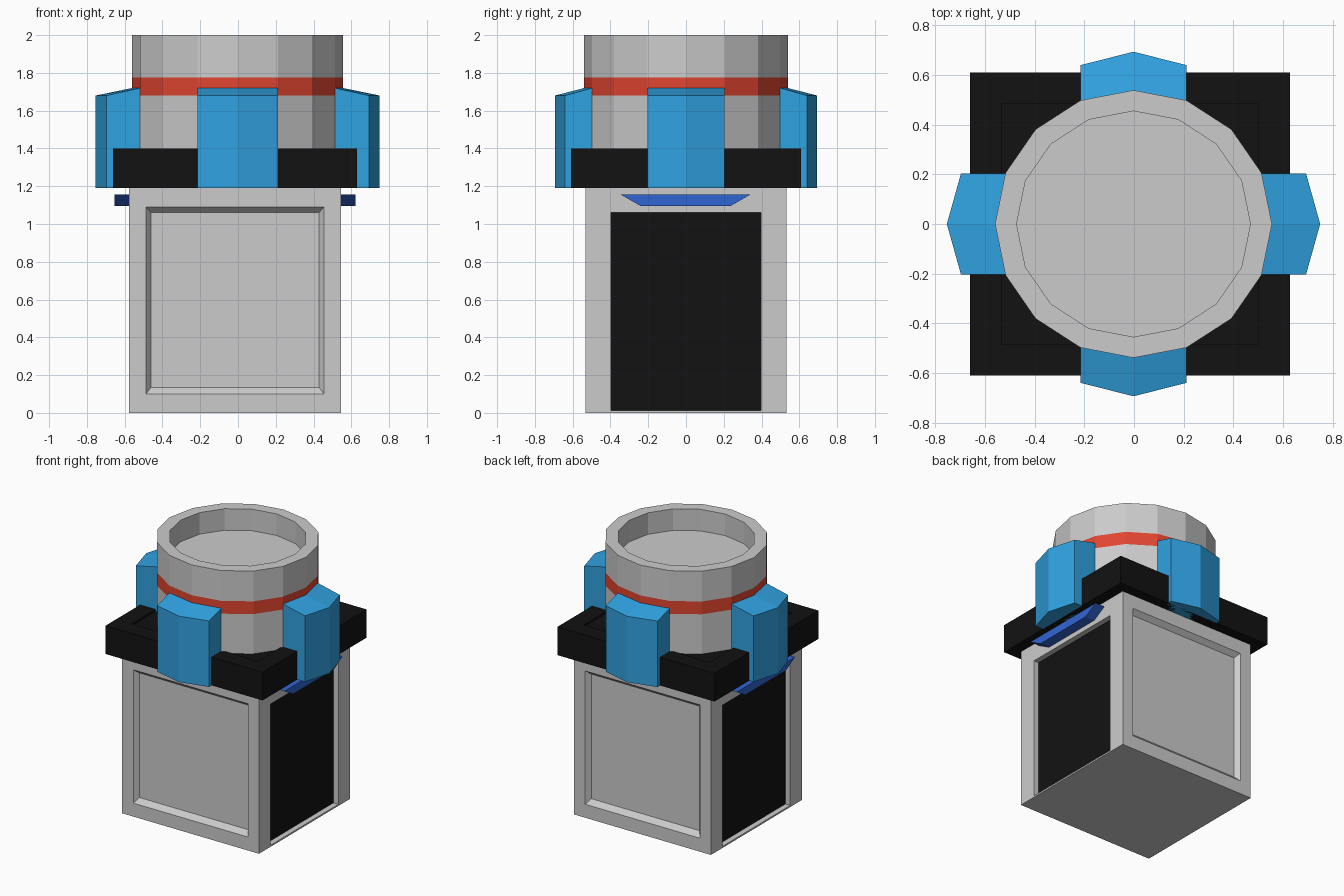
import bpy, bmesh
from math import cos, sin, tau

if "Cube" in bpy.data.objects:
    bpy.data.objects.remove(bpy.data.objects["Cube"])

CX = -0.016  # body and plate sit slightly off centre


def material(name, rgb):
    m = bpy.data.materials.new(name)
    m.diffuse_color = (*rgb, 1)
    m.use_nodes = True
    m.node_tree.nodes["Principled BSDF"].inputs["Base Color"].default_value = m.diffuse_color
    return m


GREY = material("grey", (0.6, 0.6, 0.6))
BLACK = material("black", (0.006, 0.006, 0.006))
RED = material("red", (0.75, 0.06, 0.03))
SKY = material("sky_blue", (0.03, 0.36, 0.75))
NAVY = material("deep_blue", (0.03, 0.13, 0.65))


def finish(name, bm, *mats):
    bmesh.ops.remove_doubles(bm, verts=bm.verts, dist=0.0005)
    bmesh.ops.recalc_face_normals(bm, faces=bm.faces)
    mesh = bpy.data.meshes.new(name)
    bm.to_mesh(mesh)
    bm.free()
    for m in mats:
        mesh.materials.append(m)
    ob = bpy.data.objects.new(name, mesh)
    bpy.context.collection.objects.link(ob)
    return ob


def loft(bm, loops, closed=False):
    """Skin a stack of equal-length loops; cap the ends or join them."""
    rings = [[bm.verts.new(p) for p in loop] for loop in loops]
    pairs = list(zip(rings, rings[1:]))
    for a, b in pairs:
        for i in range(len(a)):
            j = (i + 1) % len(a)
            bm.faces.new((a[i], a[j], b[j], b[i]))
    bm.faces.new(rings[-1])
    if closed:
        bm.faces.new(rings[0])
    return bm.faces


# Body: four recessed walls plus bottom and top
HX, HY, H = 0.562, 0.533, 1.19


def rect(place, half, z0, z1, depth):
    return [place(u, z, depth) for u, z in
            ((-half, z0), (half, z0), (half, z1), (-half, z1))]


bm = bmesh.new()
for s in (-1, 1):
    front = lambda u, z, d: (CX + u, s * (HY - d), z)
    side = lambda u, z, d: (CX + s * (HX - d), u, z)
    loft(bm, [rect(front, HX, 0, H, 0), rect(front, 0.471, 0.10, 1.09, 0),
              rect(front, 0.445, 0.135, 1.06, 0.035)])
    loft(bm, [rect(side, HY, 0, H, 0), rect(side, 0.397, 0.012, 1.06, 0),
              rect(side, 0.397, 0.012, 1.06, 0.04)])
    bm.faces.ensure_lookup_table()
    bm.faces[-1].material_index = 1
for z in (0, H):
    bm.faces.new([bm.verts.new((CX + x * HX, y * HY, z))
                  for x, y in ((-1, -1), (1, -1), (1, 1), (-1, 1))])
finish("body", bm, GREY, BLACK)

# Tapered bars above the black side panels
for s, name in ((-1, "left_bar"), (1, "right_bar")):
    bm = bmesh.new()
    prof = [(-0.345, 1.155), (0.34, 1.155), (0.235, 1.095), (-0.24, 1.095)]
    loft(bm, [[(CX + s * d, y, z) for y, z in prof] for d in (HX - 0.01, 0.638)],
         closed=True)
    finish(name, bm, NAVY)

# Collar plate with a shallow sunken top
bm = bmesh.new()


def square(inset, z):
    return [(CX + x * (0.645 - inset), y * (0.61 - inset), z)
            for x, y in ((-1, -1), (1, -1), (1, 1), (-1, 1))]


loft(bm, [square(0, 1.19), square(0, 1.40), square(0.127, 1.40),
          square(0.127, 1.385)], closed=True)
finish("collar_plate", bm, BLACK)


# Sixteen-sided drum with a red band and a sunken lid
def ring(rx, ry, z):
    return [(rx * cos(tau * i / 16) - 0.002, ry * sin(tau * i / 16), z)
            for i in range(16)]


bm = bmesh.new()
loft(bm, [ring(0.558, 0.539, z) for z in (1.385, 1.68, 1.775, 2.0)]
     + [ring(0.471, 0.455, 2.0), ring(0.471, 0.455, 1.84)], closed=True)
for f in bm.faces:
    if 1.7 < f.calc_center_median().z < 1.75:
        f.material_index = 1
finish("drum", bm, GREY, RED)

# Four clamps hugging the drum, with sloping tops
for name, s, swap in (("front_clamp", -1, False), ("back_clamp", 1, False),
                      ("left_clamp", -1, True), ("right_clamp", 1, True)):
    w, inn, inn_mid, out, out_mid = ((0.204, 0.516, 0.558, 0.695, 0.752) if swap
                                     else (0.213, 0.498, 0.539, 0.64, 0.694))
    prof = [(-w, inn), (0, inn_mid), (w, inn), (w, out), (0, out_mid), (-w, out)]
    bm = bmesh.new()
    loops = []
    for zi, zo in ((1.19, 1.19), (1.72, 1.68)):
        loops.append([((s * d - 0.002, u) if swap else (u - 0.002, s * d))
                      + (zi if k < 3 else zo,) for k, (u, d) in enumerate(prof)])
    a, b = [[bm.verts.new(p) for p in loop] for loop in loops]
    for i in range(6):
        j = (i + 1) % 6
        bm.faces.new((a[i], a[j], b[j], b[i]))
    for v in (a, b):  # each cap is split down the middle
        bm.faces.new((v[0], v[1], v[4], v[5]))
        bm.faces.new((v[1], v[2], v[3], v[4]))
    finish(name, bm, SKY)
